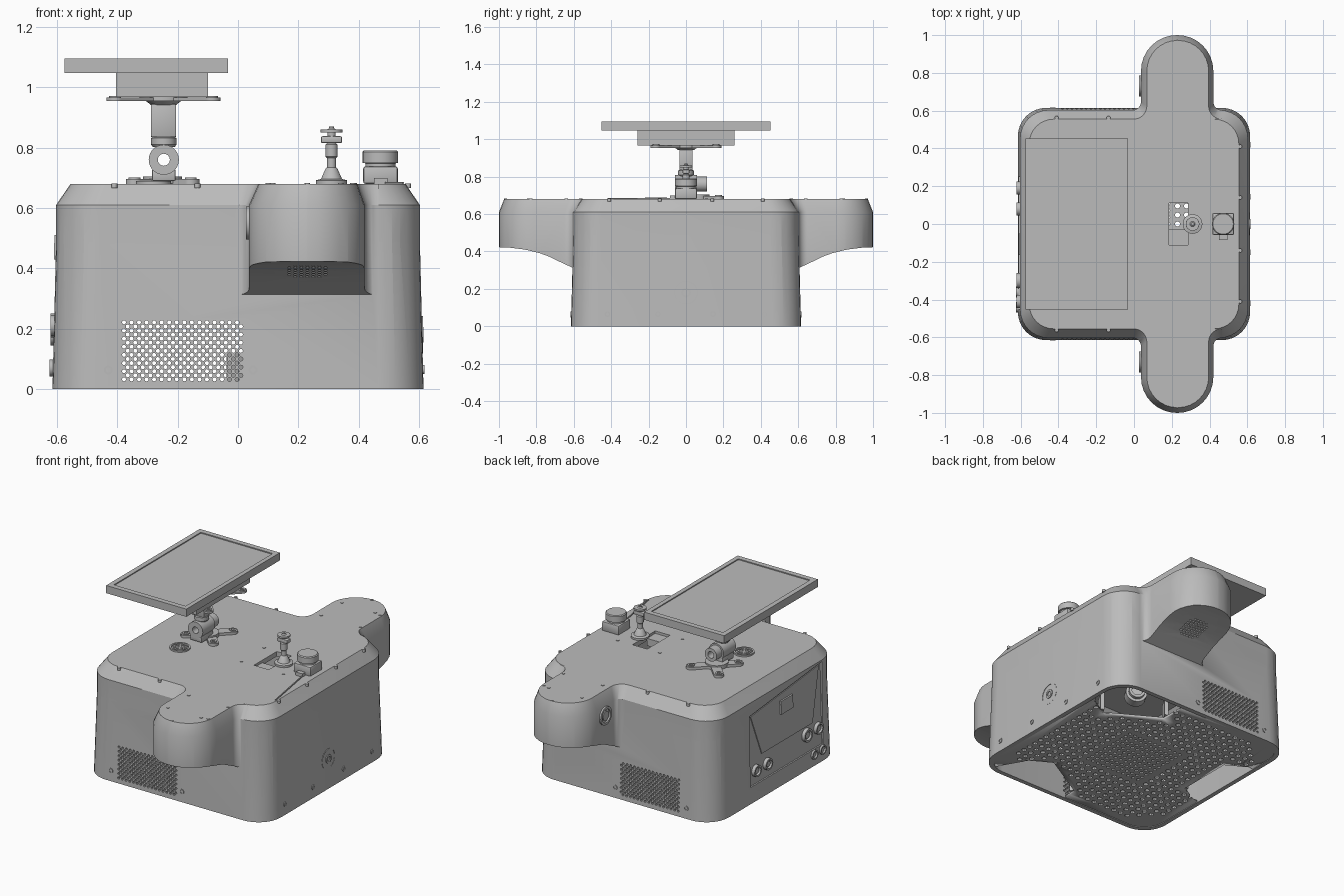
import bpy, bmesh, math
from mathutils import Vector, Matrix

cube = bpy.data.objects.get("Cube")
if cube:
    bpy.data.objects.remove(cube, do_unlink=True)

grey = bpy.data.materials.new("plain_grey")
grey.use_nodes = True
grey.diffuse_color = (0.5, 0.5, 0.5, 1)
grey.node_tree.nodes["Principled BSDF"].inputs["Base Color"].default_value = (0.5, 0.5, 0.5, 1)


# ---------- helpers ----------
def finish(name, bm, smooth=True):
    bmesh.ops.recalc_face_normals(bm, faces=bm.faces[:])
    mesh = bpy.data.meshes.new(name)
    bm.to_mesh(mesh)
    bm.free()
    mesh.materials.append(grey)
    ob = bpy.data.objects.new(name, mesh)
    bpy.context.collection.objects.link(ob)
    if smooth:
        shade(ob)
    return ob


def shade(ob):
    bpy.ops.object.select_all(action='DESELECT')
    ob.select_set(True)
    bpy.context.view_layer.objects.active = ob
    bpy.ops.object.shade_smooth_by_angle(angle=math.radians(32))


def combine(ob, other, operation='DIFFERENCE'):
    mod = ob.modifiers.new("combine", 'BOOLEAN')
    mod.operation, mod.object, mod.solver = operation, other, 'MANIFOLD'
    bpy.context.view_layer.objects.active = ob
    bpy.ops.object.modifier_apply(modifier=mod.name)
    bpy.data.objects.remove(other, do_unlink=True)


def loft(name, rings, closed=False, mat=Matrix(), smooth=True):
    bm = bmesh.new()
    rows = [[bm.verts.new(mat @ Vector(p)) for p in ring] for ring in rings]
    n = len(rows[0])
    for a, b in zip(rows, rows[1:] + rows[:1] if closed else rows[1:]):
        for i in range(n):
            j = (i + 1) % n
            bm.faces.new((a[i], a[j], b[j], b[i]))
    if not closed:
        bm.faces.new(rows[0][::-1])
        bm.faces.new(rows[-1])
    return finish(name, bm, smooth)


def frame(loc, axis):
    return Matrix.Translation(loc) @ Vector(axis).to_track_quat('Z', 'Y').to_matrix().to_4x4()


def lathe(name, profile, loc, axis=(0, 0, 1), sides=28, closed=False):
    turn = [2 * math.pi * i / sides for i in range(sides)]
    rings = [[(r * math.cos(a), r * math.sin(a), z) for a in turn] for r, z in profile]
    return loft(name, rings, closed, frame(loc, axis))


def disc(name, loc, r, h, axis=(0, 0, 1), sides=14):
    return lathe(name, [(r, -h), (r, h)], loc, axis, sides)


def tube(name, loc, r, hole, h, axis):
    return lathe(name, [(r, -h), (r, h), (hole, h), (hole, -h)], loc, axis, closed=True)


def box(name, lo, hi, bevel=0):
    bm = bmesh.new()
    size = Vector(hi) - Vector(lo)
    mid = (Vector(hi) + Vector(lo)) / 2
    bmesh.ops.create_cube(bm, size=1, matrix=Matrix.Translation(mid) @ Matrix.Diagonal((*size, 1)))
    if bevel:
        bmesh.ops.bevel(bm, geom=bm.edges[:], offset=bevel, segments=2, affect='EDGES', profile=0.5)
    return finish(name, bm, bool(bevel))


def drills(name, spots, r, depth, axis=(0, 0, 1), sides=8):
    bm = bmesh.new()
    for p in spots:
        bmesh.ops.create_cone(bm, cap_ends=True, segments=sides, radius1=r, radius2=r,
                              depth=depth, matrix=frame(p, axis))
    return finish(name, bm, False)


def rounded(corners, z, steps=8):
    """Outline at height z from (x, y, radius) right-angle corners."""
    out = []
    for i, (x, y, r) in enumerate(corners):
        p = Vector((x, y))
        a = (Vector(corners[i - 1][:2]) - p).normalized()
        b = (Vector(corners[(i + 1) % len(corners)][:2]) - p).normalized()
        for k in range(steps + 1):
            t = math.pi / 2 * k / steps
            q = p + r * (a + b) - r * (b * math.cos(t) + a * math.sin(t))
            out.append((q.x, q.y, z))
    return out


def square(h, r, z):
    return rounded([(-h, -h, r), (h, -h, r), (h, h, r), (-h, h, r)], z)


def cross_outline(h, x0, x1, tip, r, fillet, z):
    end = (x1 - x0) / 2 - 0.002
    half = [(-h, -h, r), (x0, -h, fillet), (x0, -tip, end), (x1, -tip, end), (x1, -h, fillet), (h, -h, r)]
    return rounded(half + [(x, -y, q) for x, y, q in reversed(half)], z)


def wall(z):
    return 0.615 - 0.015 * z / 0.61


# ---------- shell: tapered body, two rounded arms, chamfered lid ----------
shell = loft("body_shell", [cross_outline(0.603, 0.037, 0.42, 1.0, 0.15, 0.045, z) for z in (0.25, 0.61)]
             + [cross_outline(0.555, 0.068, 0.395, 0.972, 0.13, 0.07, 0.68)])
under = [(0.6, 0.31), (0.675, 0.345), (0.73, 0.372), (0.785, 0.392), (0.86, 0.41), (0.945, 0.421), (1.1, 0.426)]
for s in (-1, 1):
    curve = [(s * y, z) for y, z in under] + [(s * 1.1, 0.1), (s * 0.6, 0.1)]
    combine(shell, loft("arm_underside", [[(x, y, z) for y, z in curve] for x in (-0.8, 0.8)]))
combine(shell, loft("lower_body", [square(wall(0), 0.15, 0), square(wall(0.605), 0.15, 0.605)]), 'UNION')
combine(shell, loft("cavity", [square(0.59, 0.13, -0.05), square(0.575, 0.13, 0.6), square(0.535, 0.11, 0.65)]))
combine(shell, box("lid_slot", (0.185, -0.11, 0.6), (0.285, 0.11, 0.7)))

# vent grilles through front and back walls
vents = [(-0.378 + 0.025 * i + 0.0125 * (j % 2), 0, 0.032 + 0.0135 * j) for i in range(16) for j in range(15)]
combine(shell, drills("vents", vents, 0.0068, 1.6, (0, 1, 0)))

# round speaker grilles under the arms
for s in (-1, 1):
    spots = [(0.23 + 0.02 * i, s * (0.79 + 0.02 * j), 0.35) for i in range(-4, 5) for j in range(-4, 5)
             if i * i + j * j < 15]
    combine(shell, drills("speaker_holes", spots, 0.006, 0.13))


# recessed service panel on the right wall
def panel(name, shape, outer, inner):
    return loft(name, [[(-wall(z) + d, y, z) for y, z in shape] for d in (outer, inner)], smooth=False)


combine(shell, panel("panel_recess", [(0.25, 0.1), (0.25, 0.53), (-0.45, 0.6), (-0.45, 0.1)], -0.1, 0.009))
shade(shell)
panel("panel_cover", [(0.13, 0.26), (0.23, 0.52), (-0.43, 0.585), (-0.36, 0.26)], 0.004, 0.012)
panel("panel_display", [(-0.05, 0.43), (-0.05, 0.51), (-0.165, 0.51), (-0.165, 0.43)], -0.006, 0.012)
for y, z, r in ((0.19, 0.18, 0.035), (0.08, 0.18, 0.035), (-0.3, 0.21, 0.04), (-0.41, 0.21, 0.035),
                (-0.36, 0.07, 0.028), (-0.44, 0.07, 0.028)):
    tube("socket_ring", (-wall(z), y, z), r, r * 0.7, 0.011, (1, 0, 0))
    disc("socket_core", (-wall(z) + 0.004, y, z), r * 0.5, 0.008, (1, 0, 0))

# wall fittings
tube("port_ring", (wall(0.18), 0, 0.18), 0.026, 0.015, 0.005, (1, 0, 0))
tube("port_rim", (wall(0.18), 0, 0.18), 0.062, 0.059, 0.002, (1, 0, 0))
for y in (-0.42, -0.15, 0.145, 0.42):
    tube("side_screw", (wall(0.065), y, 0.065), 0.015, 0.008, 0.004, (1, 0, 0))
for s in (-1, 1):
    for x in (-0.43, 0.05):
        tube("wall_screw", (x, s * wall(0.063), 0.063), 0.015, 0.008, 0.004, (0, 1, 0))
    tube("arm_button_ring", (0.037, s * 0.73, 0.55), 0.055, 0.04, 0.01, (1, 0, 0))
    disc("arm_button", (0.037, s * 0.73, 0.55), 0.028, 0.008, (1, 0, 0), 24)
    # lid screws
    for x in (-0.41, -0.135):
        disc("edge_screw", (x, s * 0.563, 0.674), 0.01, 0.008)
    for y in (0.14, 0.41):
        disc("edge_screw", (0.563, s * y, 0.674), 0.01, 0.008)
    for x, y in ((0.115, 0.84), (0.34, 0.84), (0.115, 0.64), (0.38, 0.64), (0.38, 0.83), (0.23, 0.965),
                 (0.1, 0.11), (0.385, 0.11)):
        disc("lid_screw", (x, s * y, 0.68), 0.009, 0.003)

# ---------- perforated floor with three wheel openings ----------
floor = loft("floor_plate", [square(0.6, 0.14, 0.004), square(0.6, 0.14, 0.016)])
wheels = [math.radians(a) for a in (60, 180, 300)]


def near_opening(x, y):
    return any(x * math.cos(a) + y * math.sin(a) > 0.41
               and abs(y * math.cos(a) - x * math.sin(a) + 0.08) < 0.22 for a in wheels)


grid = [(0.23 + 0.0475 * i, 0.0475 * j, 0.01) for i in range(-16, 7) for j in range(-11, 12)]
coarse = [p for p in grid if max(abs(p[0]), abs(p[1])) > 0.215 and abs(p[0]) + abs(p[1]) < 0.92
          and not near_opening(p[0], p[1])]
fine = [(0.036 * i, 0.036 * j, 0.01) for i in range(-5, 6) for j in range(-5, 6)]
combine(floor, drills("coarse_holes", coarse, 0.014, 0.1))
combine(floor, drills("fine_holes", fine, 0.01, 0.1))
for a in wheels:
    spin = Matrix.Rotation(a, 4, 'Z')
    shape = [(0.44, -0.25), (0.44, 0.09), (0.56, 0.16), (0.8, 0.16), (0.8, -0.32), (0.56, -0.32)]
    combine(floor, loft("wheel_opening", [[(x, y, z) for x, y in shape] for z in (-0.1, 0.1)], mat=spin))
    for y in (-0.27, 0.09):
        bracket = box("wheel_bracket", (0.39, y, 0.016), (0.47, y + 0.02, 0.12))
        bracket.matrix_world = spin
disc("wheel", spin.inverted() @ Vector((0, 0, 0)) + Vector((0.34, 0.42, 0.09)), 0.06, 0.03, (0.5, 0.866, 0), 24)
tube("wheel_rim", (0.36, 0.455, 0.09), 0.045, 0.03, 0.012, (0.5, 0.866, 0))

# ---------- lid equipment ----------
box("slot_bracket", (0.185, -0.11, 0.62), (0.285, -0.03, 0.665))
lathe("sensor_post", [(0.052, 0), (0.052, 0.012), (0.035, 0.016), (0.02, 0.05), (0.015, 0.055), (0.015, 0.085),
                      (0.02, 0.09), (0.02, 0.13), (0.014, 0.135), (0.014, 0.18), (0.008, 0.185), (0.008, 0.19)],
      (0.31, 0, 0.68))
disc("post_cap", (0.31, 0, 0.855), 0.036, 0.005, sides=24)
box("post_clamp", (0.275, -0.018, 0.815), (0.345, 0.018, 0.838), 0.005)
box("scanner_base", (0.415, -0.058, 0.68), (0.53, 0.058, 0.738), 0.008)
lathe("scanner_head", [(0.05, 0), (0.05, 0.012), (0.059, 0.014), (0.059, 0.05), (0.054, 0.055)], (0.472, 0, 0.736))
box("scanner_plug", (0.45, -0.085, 0.68), (0.495, -0.055, 0.7))
loft("scanner_cable", [[(x + dx, y, z) for dx, z in ((-0.003, 0.679), (0.003, 0.679), (0.003, 0.686), (-0.003, 0.686))]
                       for x, y in ((0.49, -0.08), (0.548, -0.42))])

# round grille beside the stand
tube("lid_grille_rim", (-0.28, -0.16, 0.683), 0.058, 0.048, 0.006, (0, 0, 1))
for r in (0.038, 0.022):
    tube("lid_grille_ring", (-0.28, -0.16, 0.683), r, r - 0.008, 0.004, (0, 0, 1))
for a in range(3):
    bar = box("lid_grille_bar", (-0.05, -0.004, 0.68), (0.05, 0.004, 0.686))
    bar.matrix_world = Matrix.Translation((-0.28, -0.16, 0)) @ Matrix.Rotation(a * math.pi / 3, 4, 'Z')


# four-armed plates under and over the stand
def star(name, loc, reach, w, h):
    arm = [(-reach, -w, w * 0.95), (-w, -w, w * 0.8), (-w, -reach, w * 0.95)]
    pts = [(c, d, r) for c, d, r in arm]
    corners = pts + [(-x, y, r) for x, y, r in reversed(pts)]
    corners += [(-x, -y, r) for x, y, r in corners]
    mat = Matrix.Translation(loc) @ Matrix.Rotation(math.pi / 4, 4, 'Z')
    loft(name, [rounded(corners, z) for z in (0, h)], mat=mat)
    for i in range(4):
        tip = mat @ Matrix.Rotation(i * math.pi / 2, 4, 'Z') @ Vector((reach - w, 0, h))
        tube(name + "_bolt", tip, w * 0.7, w * 0.35, 0.005, (0, 0, 1))


star("stand_foot", (-0.25, 0.08, 0.68), 0.16, 0.028, 0.016)
disc("stand_foot_hub", (-0.25, 0.06, 0.693), 0.065, 0.012, sides=28)
tube("stand_knuckle", (-0.246, 0.0, 0.76), 0.05, 0.02, 0.06, (0, 1, 0))
box("knuckle_base", (-0.285, -0.055, 0.69), (-0.207, 0.055, 0.728), 0.004)
tube("knuckle_lock", (-0.246, 0.085, 0.76), 0.04, 0.02, 0.027, (0, 1, 0))
lathe("stand_collar", [(0.036, 0), (0.042, 0.008), (0.042, 0.03), (0.03, 0.036), (0.03, 0.05)], (-0.246, 0, 0.802))
box("stand_column", (-0.289, -0.036, 0.835), (-0.205, 0.036, 0.945), 0.004)
lathe("column_flange", [(0.042, 0), (0.06, 0.014)], (-0.247, 0, 0.942))
star("screen_bracket", (-0.247, 0, 0.954), 0.255, 0.028, 0.012)
disc("bracket_hub", (-0.247, 0, 0.962), 0.08, 0.008, sides=28)

# ---------- screen ----------
box("screen_back", (-0.405, -0.26, 0.968), (-0.1, 0.26, 1.05))
screen = box("screen", (-0.575, -0.452, 1.048), (-0.033, 0.452, 1.095))
combine(screen, box("display_recess", (-0.545, -0.42, 1.089), (-0.06, 0.42, 1.2)))
